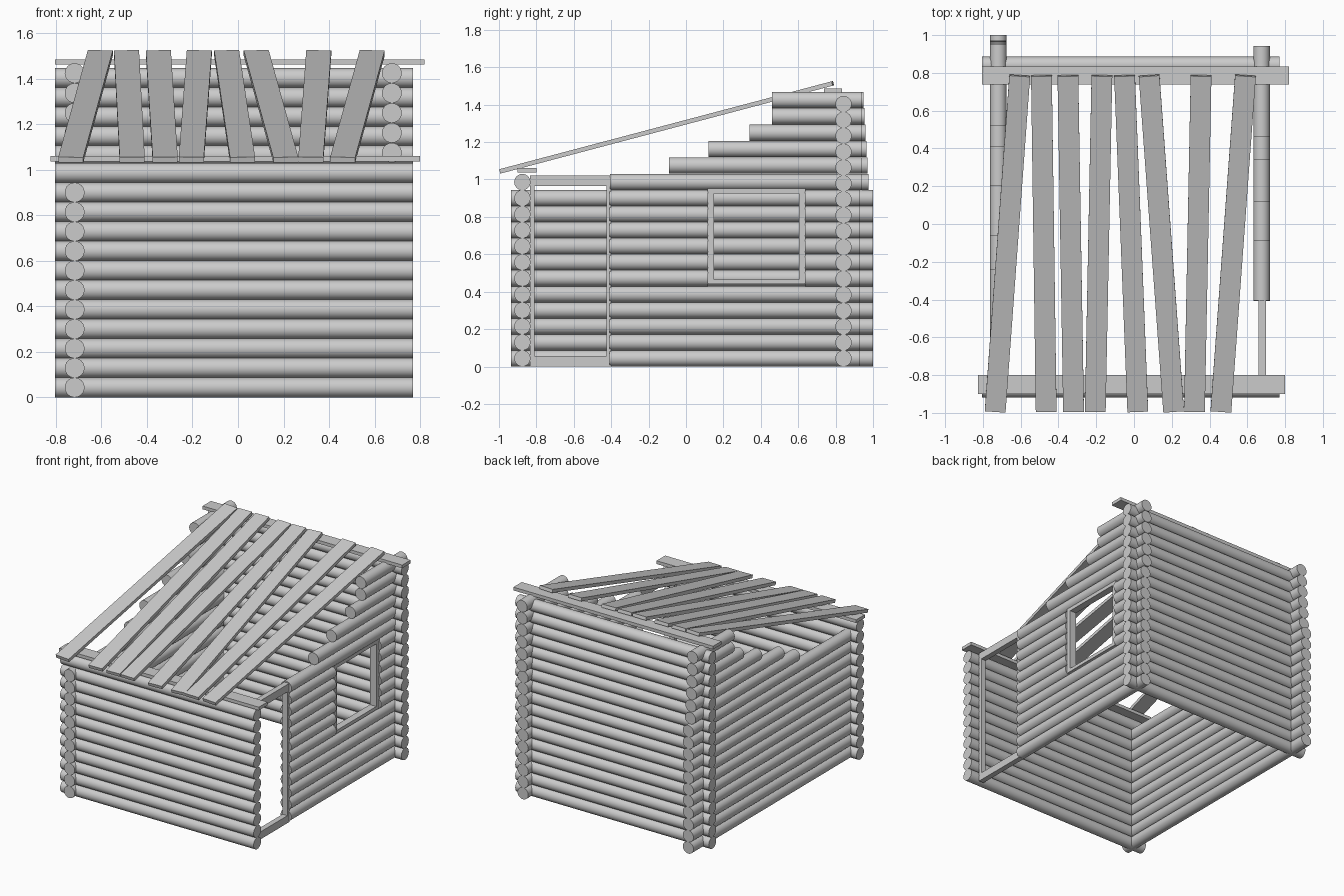
import bpy
from mathutils import Vector, Matrix

if "Cube" in bpy.data.objects:
    bpy.data.objects.remove(bpy.data.objects["Cube"])

R = 0.0435        # log radius
STEP = 0.0857     # course height
LX, RX = -0.718, 0.676    # side wall centre lines
FY, BY = -0.875, 0.842    # front / back wall centre lines


def log(name, a, b, r=R):
    """Round log between two points."""
    a, b = Vector(a), Vector(b)
    d = b - a
    bpy.ops.mesh.primitive_cylinder_add(vertices=24, radius=r, depth=d.length, location=(a + b) / 2)
    o = bpy.context.object
    o.rotation_euler = d.to_track_quat('Z', 'Y').to_euler()
    o.name = name
    bpy.ops.object.shade_smooth_by_angle()
    return o


def box(name, x0, x1, y0, y1, z0, z1):
    """Axis-aligned board from its extents."""
    bpy.ops.mesh.primitive_cube_add(size=1, location=((x0 + x1) / 2, (y0 + y1) / 2, (z0 + z1) / 2))
    o = bpy.context.object
    o.scale = (x1 - x0, y1 - y0, z1 - z0)
    o.name = name
    return o


def course_z(i):
    """Centre height of a side wall course."""
    return R + STEP * i if i < 12 else 1.075 + 0.0875 * (i - 12)


# Front wall
for i in range(12):
    log("front_log", (-0.805, FY, R + STEP * i), (0.77, FY, R + STEP * i))

# Back wall
for i in range(17):
    z = R + 0.085 * i
    log("back_log", (-0.805, BY, z), (0.77, BY, z))

# Left wall: full courses, then stepped gable
for i in range(11):
    log("left_log", (LX, -0.935, course_z(i)), (LX, 1.0, course_z(i)))
for k, y0 in enumerate([-0.24, -0.06, 0.2, 0.41, 0.52, 0.52]):
    z = course_z(11 + k)
    log("left_gable_log", (LX, y0, z), (LX, 0.975 - 0.005 * k, z))

# Right wall: starts behind the door, split around the window
for i in range(11):
    z = course_z(i)
    spans = [(-0.408, 0.93)] if i < 5 else [(-0.408, 0.118), (0.637, 0.93)]
    for y0, y1 in spans:
        log("right_log", (RX, y0, z), (RX, y1, z))
for k, y0 in enumerate([-0.405, -0.09, 0.12, 0.34, 0.46, 0.46]):
    z = course_z(11 + k)
    log("right_gable_log", (RX, y0, z), (RX, 0.942, z))

# Door frame
DX = (0.66, 0.70)
box("door_post_front", *DX, -0.835, -0.81, 0, 1.02)
box("door_post_rear", *DX, -0.425, -0.4, 0, 1.02)
box("door_sill", *DX, -0.81, -0.425, 0, 0.055)
box("door_lintel", *DX, -0.81, -0.425, 0.965, 1.02)

# Window frame
WX = (0.65, 0.702)
box("window_jamb_front", *WX, 0.115, 0.15, 0.44, 0.955)
box("window_jamb_rear", *WX, 0.605, 0.64, 0.44, 0.955)
box("window_sill", *WX, 0.15, 0.605, 0.44, 0.465)
box("window_head", *WX, 0.15, 0.605, 0.925, 0.955)

# Eave boards under the roof planks
box("front_eave_board", -0.825, 0.80, -0.9, -0.8, 1.037, 1.061)
box("back_eave_board", -0.805, 0.82, 0.738, 0.835, 1.462, 1.486)

# Roof planks: front and back x of each centre line
normal = Vector((0, -0.47, 1.775)).normalized()
for xf, xb in [(-0.735, -0.605), (-0.465, -0.49), (-0.32, -0.35), (-0.205, -0.17),
               (0.02, -0.05), (0.21, 0.08), (0.32, 0.355), (0.46, 0.59)]:
    a, b = Vector((xf, -0.992, 1.044)), Vector((xb, 0.785, 1.514))
    d = b - a
    along = d.normalized()
    side = along.cross(normal).normalized()
    up = side.cross(along)
    plank = box("roof_plank", 0, 1, 0, 1, 0, 1)
    frame = Matrix((side, along, up)).transposed().to_4x4()
    plank.matrix_world = (Matrix.Translation((a + b) / 2) @ frame
                          @ Matrix.Diagonal((0.11, d.length, 0.024, 1)))
